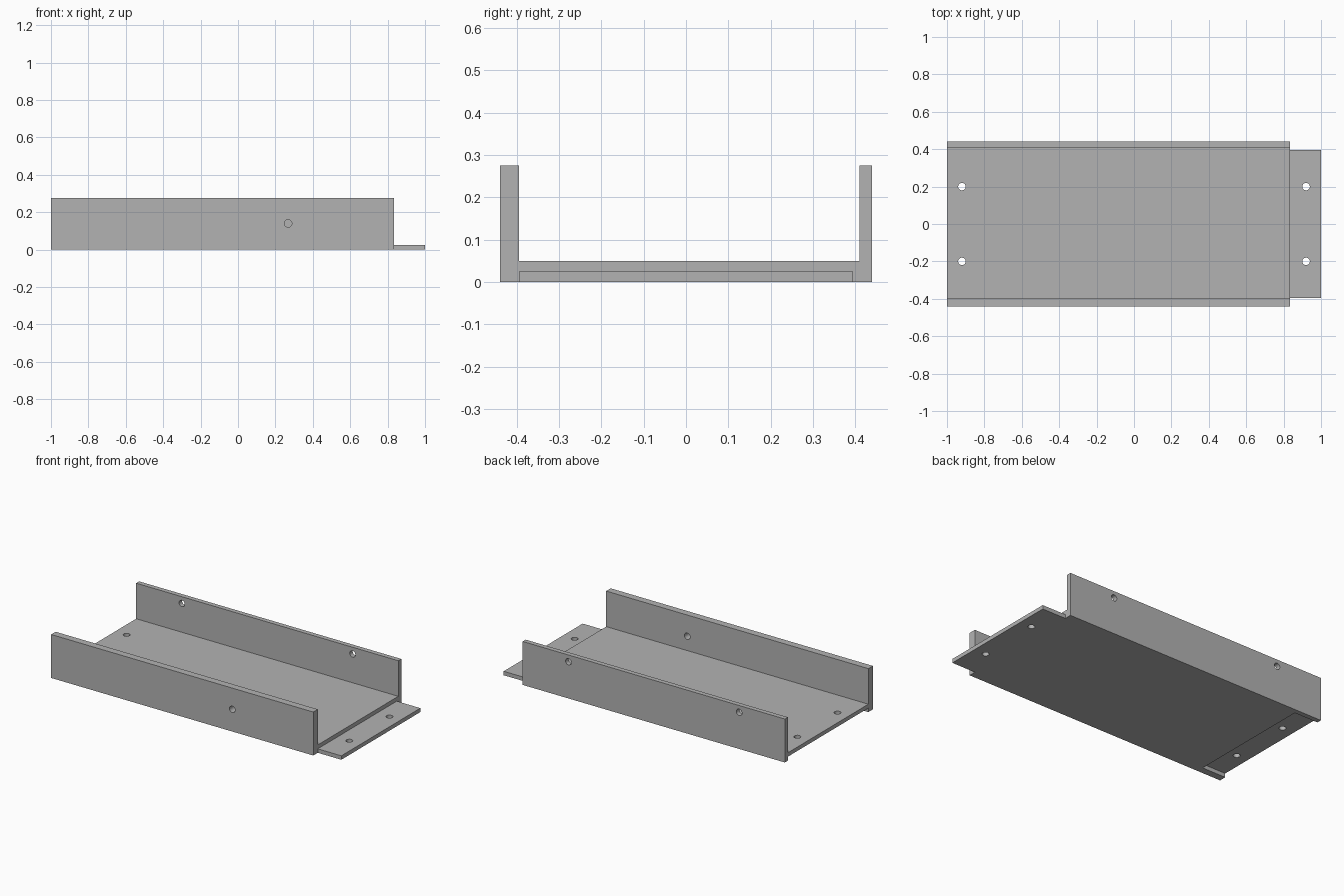
import bpy, bmesh, math
from mathutils import Matrix, Vector

cube = bpy.data.objects.get("Cube")
if cube:
    bpy.data.objects.remove(cube, do_unlink=True)

grey = bpy.data.materials.new("plain grey")
grey.use_nodes = True
colour = (0.45, 0.45, 0.45, 1)
grey.diffuse_color = colour
grey.node_tree.nodes["Principled BSDF"].inputs["Base Color"].default_value = colour

X0, STEP, X1 = -1.0, 0.835, 1.0      # closed end, channel end, tab end
FRONT, BACK = -0.44, 0.44
FRONT_IN, BACK_IN = -0.395, 0.41     # inner faces of the side walls
FLOOR, HALF, TOP = 0.05, 0.025, 0.275


def add_object(name, bm):
    bmesh.ops.recalc_face_normals(bm, faces=bm.faces)
    mesh = bpy.data.meshes.new(name)
    bm.to_mesh(mesh)
    bm.free()
    mesh.materials.append(grey)
    obj = bpy.data.objects.new(name, mesh)
    bpy.context.collection.objects.link(obj)
    return obj


def box(name, low, high):
    low, high = Vector(low), Vector(high)
    bm = bmesh.new()
    place = Matrix.Translation((low + high) / 2) @ Matrix.Diagonal((*(high - low), 1))
    bmesh.ops.create_cube(bm, size=1, matrix=place)
    return add_object(name, bm)


def drill(name, centre, axis):
    turn = Matrix.Rotation(math.pi / 2, 4, "X") if axis == "Y" else Matrix()
    bm = bmesh.new()
    bmesh.ops.create_cone(bm, cap_ends=True, segments=32, radius1=0.02, radius2=0.02,
                          depth=0.16, matrix=Matrix.Translation(centre) @ turn)
    return add_object(name, bm)


def combine(target, tool, operation):
    mod = target.modifiers.new(tool.name, "BOOLEAN")
    mod.object, mod.operation, mod.solver = tool, operation, "EXACT"
    bpy.context.view_layer.objects.active = target
    bpy.ops.object.modifier_apply(modifier=mod.name)
    bpy.data.objects.remove(tool, do_unlink=True)


# U-shaped channel: cross-section extruded along x
section = [(FRONT, 0), (BACK, 0), (BACK, TOP), (BACK_IN, TOP),
           (BACK_IN, FLOOR), (FRONT_IN, FLOOR), (FRONT_IN, TOP), (FRONT, TOP)]
bm = bmesh.new()
face = bm.faces.new([bm.verts.new((X0, y, z)) for y, z in section])
side = bmesh.ops.extrude_face_region(bm, geom=[face])["geom"]
bmesh.ops.translate(bm, vec=(STEP - X0, 0, 0),
                    verts=[v for v in side if isinstance(v, bmesh.types.BMVert)])
channel = add_object("channel_tray", bm)

# Thin joining tab on one end, matching recess under the other
combine(channel, box("tab", (STEP - 0.05, FRONT_IN, 0), (X1, 0.395, HALF)), "UNION")
combine(channel, box("recess", (X0 - 0.1, FRONT_IN, -0.1), (-STEP, BACK_IN, HALF)), "DIFFERENCE")

# Screw holes through the floor and tab
for x in (-0.92, 0.92):
    for y in (-0.2, 0.2):
        combine(channel, drill("floor_hole", (x, y, HALF), "Z"), "DIFFERENCE")

# Side wall holes
for x, y, z in ((0.268, FRONT, 0.14), (-0.68, BACK, 0.232), (0.515, BACK, 0.232)):
    combine(channel, drill("wall_hole", (x, y, z), "Y"), "DIFFERENCE")

# Smooth hole walls, crisp edges elsewhere
bpy.ops.object.select_all(action="DESELECT")
channel.select_set(True)
bpy.context.view_layer.objects.active = channel
bpy.ops.object.shade_smooth_by_angle(angle=math.radians(30))
